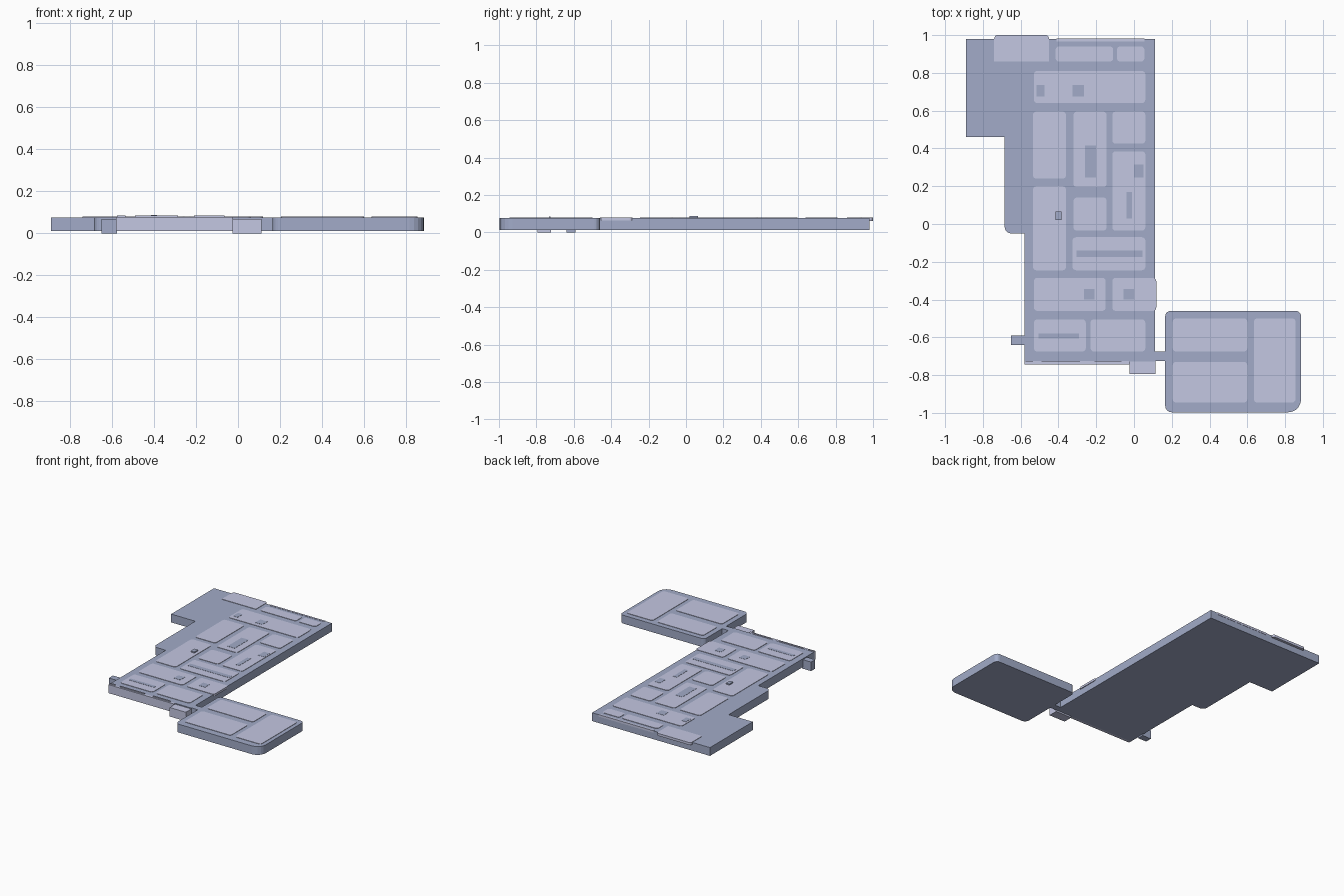
import bpy, bmesh, math
from mathutils import Vector


def material(name, col):
    m = bpy.data.materials.new(name)
    m.diffuse_color = (*col, 1)
    return m


DARK = material("board_blue", (0.36, 0.41, 0.58))
LIGHT = material("panel_lavender", (0.55, 0.57, 0.76))


def prism(name, pts, z0, z1, mat, seg=5):
    """Extruded outline; each point is (x, y) or (x, y, corner radius)."""
    ring = []
    n = len(pts)
    for i, p in enumerate(pts):
        c = Vector(p[:2])
        r = p[2] if len(p) > 2 else 0
        if r == 0:
            ring.append(c)
            continue
        a = c + (Vector(pts[i - 1][:2]) - c).normalized() * r
        b = c + (Vector(pts[(i + 1) % n][:2]) - c).normalized() * r
        centre = a + b - c
        for k in range(seg + 1):
            t = math.pi / 2 * k / seg
            ring.append(centre + (a - centre) * math.cos(t) + (b - centre) * math.sin(t))
    bm = bmesh.new()
    low = [bm.verts.new((p.x, p.y, z0)) for p in ring]
    top = [bm.verts.new((p.x, p.y, z1)) for p in ring]
    bm.faces.new(low[::-1])
    bm.faces.new(top)
    for i in range(len(ring)):
        j = (i + 1) % len(ring)
        bm.faces.new((low[i], low[j], top[j], top[i]))
    bmesh.ops.recalc_face_normals(bm, faces=bm.faces)
    me = bpy.data.meshes.new(name)
    bm.to_mesh(me)
    bm.free()
    me.materials.append(mat)
    ob = bpy.data.objects.new(name, me)
    bpy.context.collection.objects.link(ob)
    return ob


def block(name, x0, x1, y0, y1, z0, z1, mat, r=0):
    return prism(name, [(x0, y0, r), (x1, y0, r), (x1, y1, r), (x0, y1, r)], z0, z1, mat)


Z0, Z1 = 0.012, 0.076

# Main stepped board
prism("main_board", [(-0.58, -0.728), (0.112, -0.728), (0.112, 0.98), (-0.89, 0.98),
                     (-0.89, 0.46), (-0.685, 0.46), (-0.685, -0.05, 0.035), (-0.58, -0.05)],
      Z0, Z1, DARK)

# Side plate and the neck joining it to the board
prism("side_plate", [(0.165, -0.997, 0.035), (0.885, -0.997, 0.07),
                     (0.885, -0.46, 0.03), (0.165, -0.46, 0.03)], Z0, Z1, DARK)
block("neck", 0.10, 0.18, -0.725, -0.675, Z0, Z1, DARK)

# Raised panels with rounded corners: x0, x1, y0, y1
panels = [
    (-0.415, -0.11, 0.86, 0.94), (-0.09, 0.055, 0.86, 0.94),
    (-0.53, 0.06, 0.64, 0.81),
    (-0.535, -0.36, 0.24, 0.595), (-0.32, -0.145, 0.195, 0.595), (-0.115, 0.06, 0.425, 0.595),
    (-0.115, 0.06, -0.035, 0.385), (-0.32, -0.145, -0.035, 0.14), (-0.535, -0.36, -0.245, 0.2),
    (-0.325, 0.06, -0.245, -0.07),
    (-0.53, -0.15, -0.46, -0.285), (-0.115, 0.118, -0.46, -0.285),
    (-0.53, -0.255, -0.675, -0.505), (-0.23, 0.06, -0.675, -0.505),
    (0.205, 0.60, -0.675, -0.50), (0.205, 0.60, -0.945, -0.73), (0.635, 0.855, -0.945, -0.50),
]
for i, p in enumerate(panels):
    block(f"panel_{i + 1}", *p, 0.062, 0.079, LIGHT, r=0.018)

# Back edge pieces: overhanging panel and thin strip
prism("back_panel", [(-0.74, 0.86), (-0.45, 0.86), (-0.45, 1.0, 0.018), (-0.74, 1.0, 0.018)],
      0.06, 0.079, LIGHT)
block("back_strip", -0.41, 0.055, 0.967, 0.982, 0.062, 0.078, LIGHT)

# Dark inlays on the panels
inlays = [
    (-0.515, -0.475, 0.675, 0.735), (-0.325, -0.265, 0.675, 0.735),
    (-0.26, -0.20, 0.245, 0.415), (0.0, 0.05, 0.245, 0.315), (-0.04, -0.01, 0.03, 0.17),
    (-0.305, 0.045, -0.175, -0.14), (-0.265, -0.21, -0.40, -0.345),
    (-0.055, 0.0, -0.40, -0.345), (-0.505, -0.29, -0.605, -0.58),
]
for i, p in enumerate(inlays):
    block(f"inlay_{i + 1}", *p, 0.072, 0.0805, DARK)

# Small raised button
block("button", -0.415, -0.385, 0.02, 0.065, 0.07, 0.088, DARK)

# Front edge: face strip, rim segments, connector box and left tab
block("front_strip", -0.58, -0.025, -0.745, -0.726, Z0, 0.077, LIGHT)
for i, (a, b) in enumerate([(-0.575, -0.535), (-0.49, -0.285), (-0.21, -0.065)]):
    block(f"front_rim_{i + 1}", a, b, -0.732, -0.724, 0.07, 0.084, LIGHT)
block("connector_box", -0.025, 0.113, -0.795, -0.722, 0.0, 0.069, LIGHT)
block("left_tab", -0.65, -0.575, -0.64, -0.59, 0.0, 0.069, DARK)
